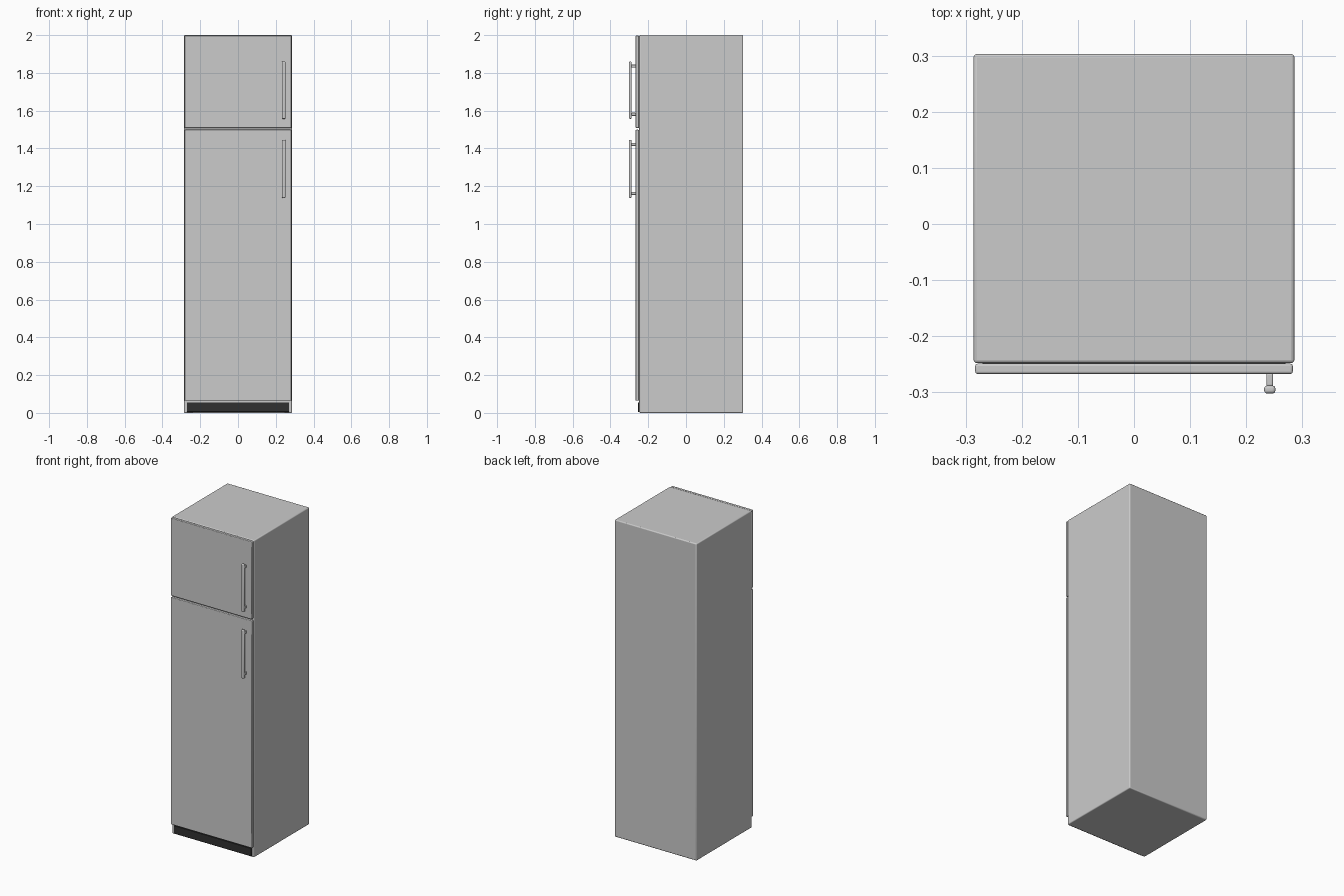
import bpy

if "Cube" in bpy.data.objects:
    bpy.data.objects.remove(bpy.data.objects["Cube"])


def rounded_box(name, lo, hi, radius, segments=3):
    """Bevelled box between two opposite corners."""
    bpy.ops.mesh.primitive_cube_add(
        size=1, location=[(a + b) / 2 for a, b in zip(lo, hi)])
    ob = bpy.context.object
    ob.name = name
    ob.scale = [b - a for a, b in zip(lo, hi)]
    bpy.ops.object.transform_apply(location=False, rotation=False, scale=True)
    bevel = ob.modifiers.new("rounded_edges", "BEVEL")
    bevel.width = radius
    bevel.segments = segments
    bpy.ops.object.shade_smooth_by_angle()
    return ob


# Cabinet
rounded_box("cabinet", (-0.286, -0.248, 0), (0.286, 0.303, 2.0), 0.006)

# Doors
rounded_box("fridge_door", (-0.283, -0.267, 0.065), (0.283, -0.249, 1.499), 0.004)
rounded_box("freezer_door", (-0.283, -0.267, 1.508), (0.283, -0.249, 1.998), 0.004)

# Handles: a vertical bar on two standoffs
for door, low, high in (("fridge", 1.138, 1.445), ("freezer", 1.557, 1.86)):
    rounded_box(door + "_handle_bar", (0.232, -0.302, low),
                (0.252, -0.288, high), 0.005)
    for end, z in (("lower", low + 0.024), ("upper", high - 0.024)):
        rounded_box(f"{door}_handle_{end}_post", (0.236, -0.289, z - 0.008),
                    (0.248, -0.266, z + 0.008), 0.003)

# Dark kick plate
kick = rounded_box("kick_plate", (-0.27, -0.254, 0.006), (0.27, -0.246, 0.056), 0.001, 1)
dark = bpy.data.materials.new("dark_plastic")
dark.diffuse_color = (0.03, 0.03, 0.03, 1)
dark.use_nodes = True
dark.node_tree.nodes["Principled BSDF"].inputs["Base Color"].default_value = dark.diffuse_color
kick.data.materials.append(dark)
